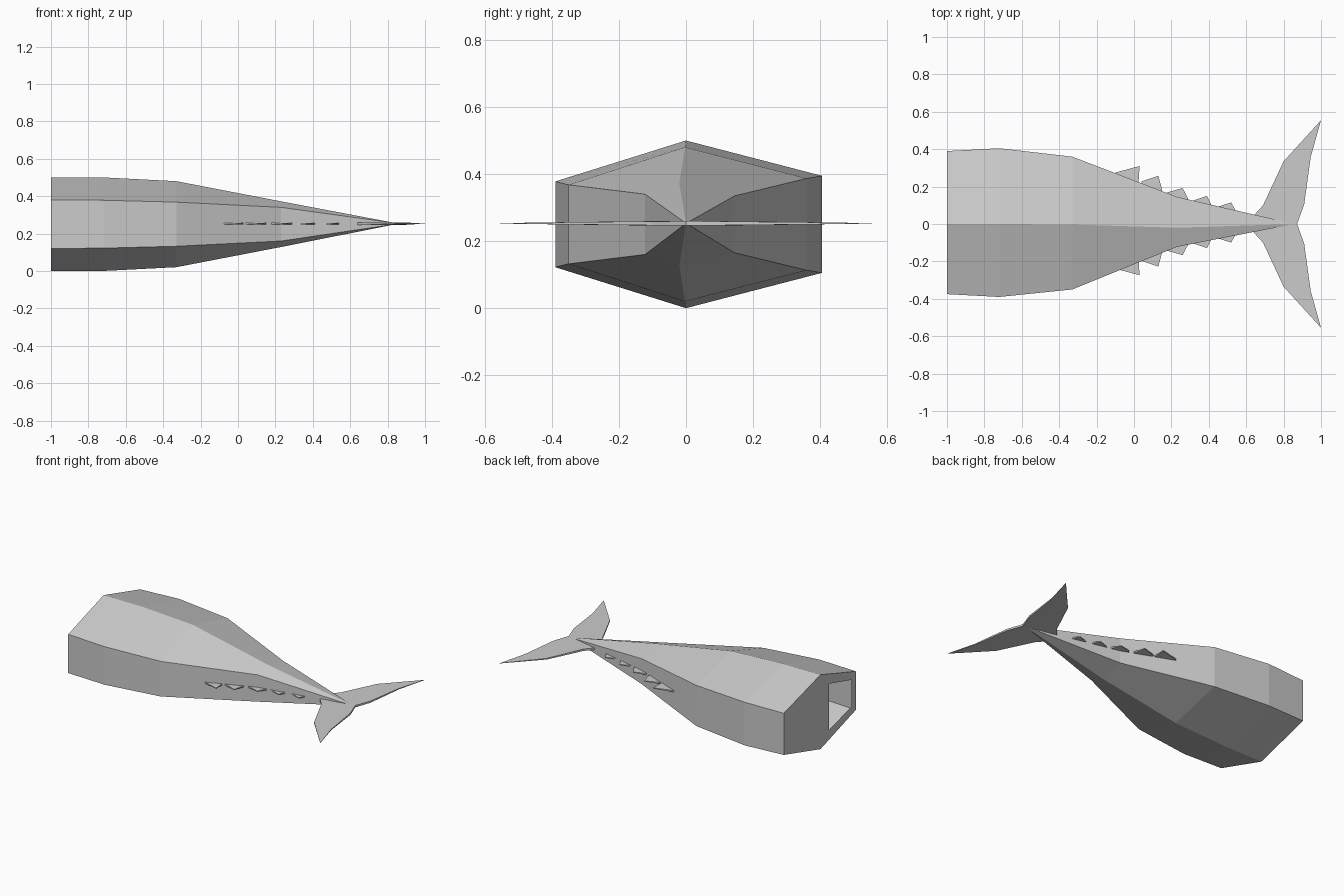
import bpy, bmesh

if "Cube" in bpy.data.objects:
    bpy.data.objects.remove(bpy.data.objects["Cube"])

MID = 0.253


def make_object(name, bm):
    bmesh.ops.recalc_face_normals(bm, faces=bm.faces[:])
    mesh = bpy.data.meshes.new(name)
    bm.to_mesh(mesh)
    bm.free()
    obj = bpy.data.objects.new(name, mesh)
    bpy.context.collection.objects.link(obj)
    return obj


def plate(name, outline, thickness=0.01):
    # Flat outline in x, y; per-point thickness factor as third value
    bm = bmesh.new()
    layers = []
    for side in (1, -1):
        layers.append([bm.verts.new((x, y, MID + side * thickness * t / 2))
                       for x, y, t in outline])
    top, low = layers
    bm.faces.new(top)
    bm.faces.new(low[::-1])
    n = len(outline)
    for i in range(n):
        j = (i + 1) % n
        bm.faces.new((top[i], low[i], low[j], top[j]))
    return make_object(name, bm)


# Hexagonal tapering body: x, left y, right y, ridge y, ridge half height,
# shoulder half heights left and right
stations = [
    (-1.00, 0.39, -0.375, 0.0, 0.25, 0.14, 0.13),
    (-0.72, 0.405, -0.39, 0.0, 0.25, 0.145, 0.128),
    (-0.33, 0.36, -0.35, -0.003, 0.23, 0.137, 0.118),
    (0.23, 0.145, -0.122, -0.02, 0.122, 0.085, 0.09),
]
bm = bmesh.new()
rings = []
for x, yl, yr, ym, h, sl, sr in stations:
    pts = [(ym, h), (yl, sl), (yl, -sl), (ym, -h), (yr, -sr), (yr, sr)]
    rings.append([bm.verts.new((x, y, MID - 0.003 + z)) for y, z in pts])
for a, b in zip(rings, rings[1:]):
    for i in range(6):
        j = (i + 1) % 6
        bm.faces.new((a[i], a[j], b[j], b[i]))
tip = bm.verts.new((0.86, 0, MID))
for i in range(6):
    bm.faces.new((rings[-1][i], rings[-1][(i + 1) % 6], tip))

# Open end wall with an opening in its right half
top, lt, lb, bottom, rb, rt = rings[0]
tl, tr, br, bl = [bm.verts.new((-1, y, z)) for y, z in
                  ((-0.09, 0.405), (-0.33, 0.34), (-0.33, 0.16), (-0.09, 0.095))]
for face in ((top, lt, lb, bottom), (top, bottom, bl, tl), (top, tl, tr, rt),
             (rt, tr, br, rb), (rb, br, bl, bottom)):
    bm.faces.new(face)
make_object("body", bm)

# Side finlets: front root, tip, rear root
finlets = [
    ((-0.10, 0.275), (0.03, 0.31), (0.025, 0.235)),
    ((0.04, 0.228), (0.13, 0.258), (0.15, 0.185)),
    ((0.18, 0.17), (0.26, 0.192), (0.29, 0.135)),
    ((0.30, 0.12), (0.39, 0.15), (0.415, 0.10)),
    ((0.44, 0.09), (0.52, 0.115), (0.545, 0.068)),
]
for i, (front, point, rear) in enumerate(finlets):
    inner = [(rear[0], rear[1] - 0.05, 1), (front[0], front[1] - 0.06, 1)]
    outline = [(*front, 1), (*point, 0.5), (*rear, 1)] + inner
    plate(f"left_finlet_{i + 1}", outline)
    shift = 0.036 - 0.005 * i
    plate(f"right_finlet_{i + 1}", [(x, shift - y, t) for x, y, t in outline])

# Crescent tail fluke, thinning towards its tips
half = [(0.64, 0.045, 1), (0.69, 0.10, 1), (0.80, 0.335, 0.6), (1.0, 0.555, 0.1),
        (0.945, 0.36, 0.5), (0.91, 0.105, 0.9)]
mirrored = [(x, -y, t) for x, y, t in reversed(half)]
plate("tail_fluke", half + [(0.872, 0, 1)] + mirrored, 0.013)
